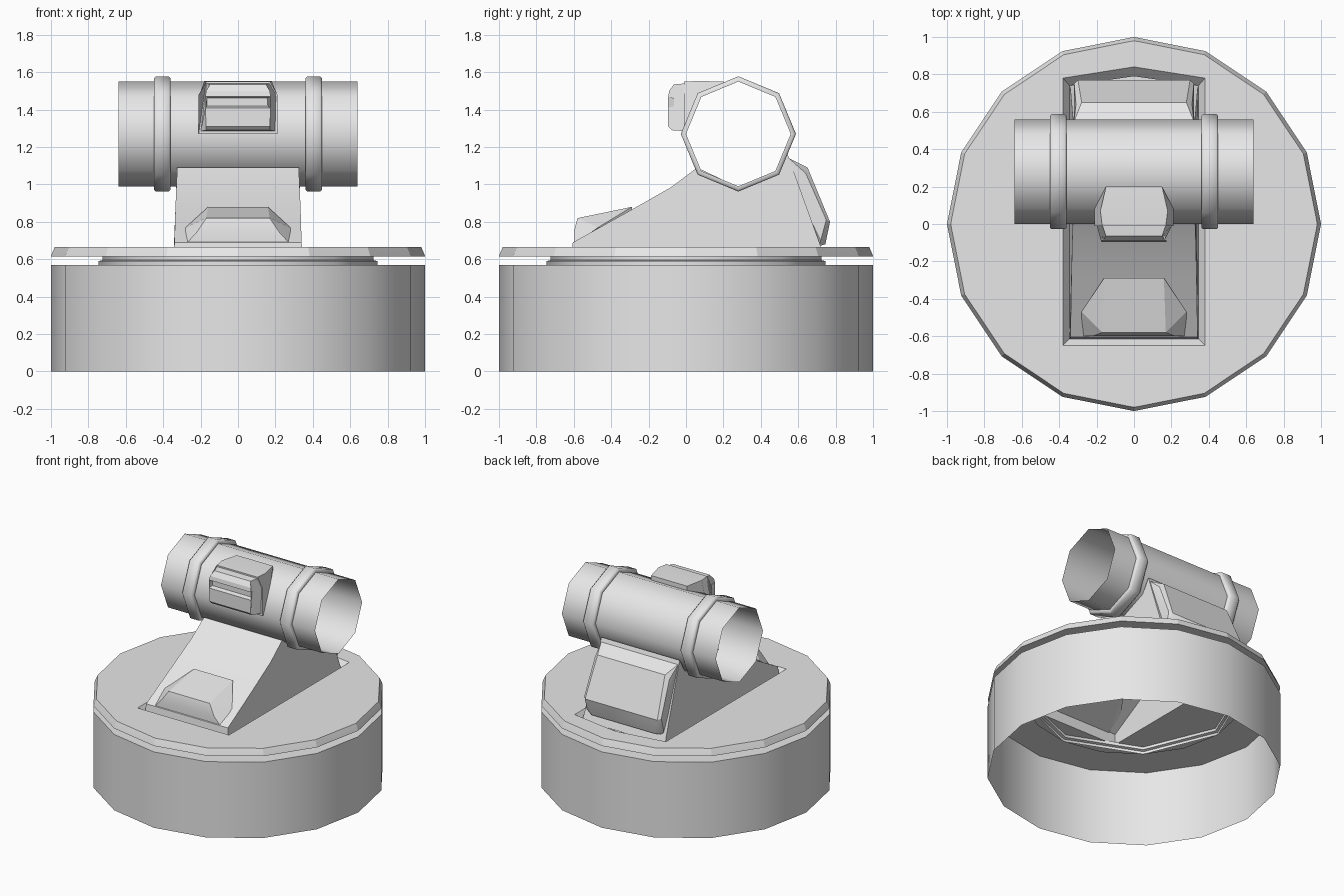
import bpy, bmesh
from math import sin, cos, pi, radians

cube = bpy.data.objects.get("Cube")
if cube:
    bpy.data.objects.remove(cube)

grey = bpy.data.materials.new("plain_grey")
grey.use_nodes = True
grey.diffuse_color = (0.8, 0.8, 0.8, 1)
grey.node_tree.nodes["Principled BSDF"].inputs["Base Color"].default_value = (0.8, 0.8, 0.8, 1)


def finish(name, bm, angle=50):
    """Turn a bmesh into a named object with smooth shading below the angle."""
    bmesh.ops.recalc_face_normals(bm, faces=bm.faces)
    mesh = bpy.data.meshes.new(name)
    bm.to_mesh(mesh)
    bm.free()
    mesh.materials.append(grey)
    mesh.shade_smooth()
    mesh.set_sharp_from_angle(angle=radians(angle))
    obj = bpy.data.objects.new(name, mesh)
    bpy.context.collection.objects.link(obj)
    return obj


def ring(bm, n, place):
    """A loop of n vertices, placed from cosine and sine."""
    return [bm.verts.new(place(cos(2 * pi * i / n), sin(2 * pi * i / n))) for i in range(n)]


def bridge(bm, a, b):
    for i in range(len(a)):
        j = (i + 1) % len(a)
        bm.faces.new((a[i], a[j], b[j], b[i]))


def lathe(name, profile, n, along_x=False):
    """Open surface of revolution from (radius, height) pairs."""
    bm = bmesh.new()
    if along_x:
        loops = [ring(bm, n, lambda c, s: (h, AXIS_Y + r * c, AXIS_Z + r * s)) for r, h in profile]
    else:
        loops = [ring(bm, n, lambda c, s: (r * c, r * s, h)) for r, h in profile]
    for a, b in zip(loops, loops[1:]):
        bridge(bm, a, b)
    return finish(name, bm)


def side_prism(profile, closed=True):
    """Symmetric solid from side outline points (y, z, half width)."""
    bm = bmesh.new()
    left = [bm.verts.new((w, y, z)) for y, z, w in profile]
    right = [bm.verts.new((-w, y, z)) for y, z, w in profile]
    bm.faces.new(left)
    bm.faces.new(right[::-1])
    for i in range(len(profile) - (0 if closed else 1)):
        j = (i + 1) % len(profile)
        bm.faces.new((left[i], right[i], right[j], left[j]))
    return bm


def hull(name, points, angle=20):
    """Mirrored convex solid from points on one side."""
    bm = bmesh.new()
    for x, y, z in points:
        bm.verts.new((x, y, z))
        bm.verts.new((-x, y, z))
    bmesh.ops.convex_hull(bm, input=bm.verts[:])
    return finish(name, bm, angle)


AXIS_Y, AXIS_Z = 0.28, 1.27

# Hollow drum with an inward top rim, and the neck above it
lathe("base_drum", [(1, 0), (1, 0.57), (0.74, 0.57)], 16)
lathe("neck", [(0.745, 0.57), (0.745, 0.59), (0.725, 0.595), (0.725, 0.62)], 8)

# Turntable plate with a sloping well for the mount
bm = bmesh.new()


def well(half, front, back, tip, z):
    spots = [(-half, front), (half, front), (half, back), (0, tip), (-half, back)]
    return [bm.verts.new((x, y, z)) for x, y in spots]


rim_low, rim_mid, rim_top = [
    ring(bm, 16, lambda c, s: (r * c, r * s, z)) for r, z in ((1, 0.615), (0.995, 0.63), (0.98, 0.665))]
well_top = well(0.38, -0.65, 0.78, 0.84, 0.665)
well_low = well(0.345, -0.615, 0.74, 0.79, 0.615)
bridge(bm, rim_low, rim_mid)
bridge(bm, rim_mid, rim_top)
bridge(bm, well_low, well_top)
for outer, inner in ((rim_top, well_top), (rim_low, well_low)):
    edges = [bm.edges.get((loop[i - 1], loop[i])) for loop in (outer, inner) for i in range(len(loop))]
    bmesh.ops.triangle_fill(bm, use_beauty=True, use_dissolve=False, edges=edges)
finish("turntable_plate", bm, 20)

# Sloping mount, open underneath, with its top seated around the barrel
bm = side_prism([
    (-0.615, 0.615, 0.345), (-0.605, 0.69, 0.34), (-0.3, 0.86, 0.335), (-0.08, 0.985, 0.33),
    (0.06, 1.09, 0.325), (0.28, 0.985, 0.325), (0.48, 1.068, 0.325),
    (0.54, 1.17, 0.325), (0.72, 0.67, 0.34), (0.74, 0.615, 0.345)], closed=False)
finish("mount", bm, 35)

# Raised front block and rear pad on the mount
hull("front_block", [
    (0.16, -0.29, 0.88), (0.17, -0.58, 0.82), (0.22, -0.6, 0.745),
    (0.28, -0.47, 0.77), (0.28, -0.6, 0.68), (0.15, -0.29, 0.8)])
hull("rear_pad", [
    (0.32, 0.55, 1.14), (0.28, 0.65, 1.09), (0.31, 0.64, 1.06),
    (0.3, 0.77, 0.8), (0.32, 0.75, 0.81), (0.26, 0.745, 0.68),
    (0.32, 0.72, 0.7), (0.3, 0.71, 0.67), (0.32, 0.6, 0.95)], 30)

# Open octagonal barrel and its two bands
lathe("barrel", [(0.28, -0.64), (0.28, 0.64)], 8, True)
for side, label in ((1, "left"), (-1, "right")):
    band = [(0.28, 0.36), (0.298, 0.36), (0.308, 0.37), (0.308, 0.44), (0.298, 0.45), (0.28, 0.45)]
    lathe(label + "_band", [(r, side * x) for r, x in band], 8, True)

# Sight housing against the barrel
bm = side_prism([
    (-0.01, 1.27, 0.21), (-0.01, 1.48, 0.21), (-0.01, 1.55, 0.17), (0.07, 1.553, 0.18),
    (0.2, 1.55, 0.15), (0.2, 1.517, 0.15), (0.082, 1.468, 0.21), (0, 1.27, 0.21)])
finish("sight_housing", bm, 25)

# Sight front with a sunken slot
bm = side_prism([
    (-0.005, 1.285, 0.2), (-0.075, 1.29, 0.17), (-0.095, 1.31, 0.17), (-0.095, 1.41, 0.175),
    (-0.095, 1.47, 0.175), (-0.09, 1.5, 0.17), (-0.065, 1.535, 0.15), (-0.005, 1.54, 0.17),
    (-0.005, 1.48, 0.205)])
slot = [f for f in bm.faces
        if all(v.co.y < -0.094 for v in f.verts) and f.calc_center_median().z > 1.42]
bmesh.ops.recalc_face_normals(bm, faces=bm.faces)
bmesh.ops.inset_individual(bm, faces=slot, thickness=0.012, depth=0)
bmesh.ops.translate(bm, verts=list({v for f in slot for v in f.verts}), vec=(0, 0.03, 0))
finish("sight_front", bm, 25)
